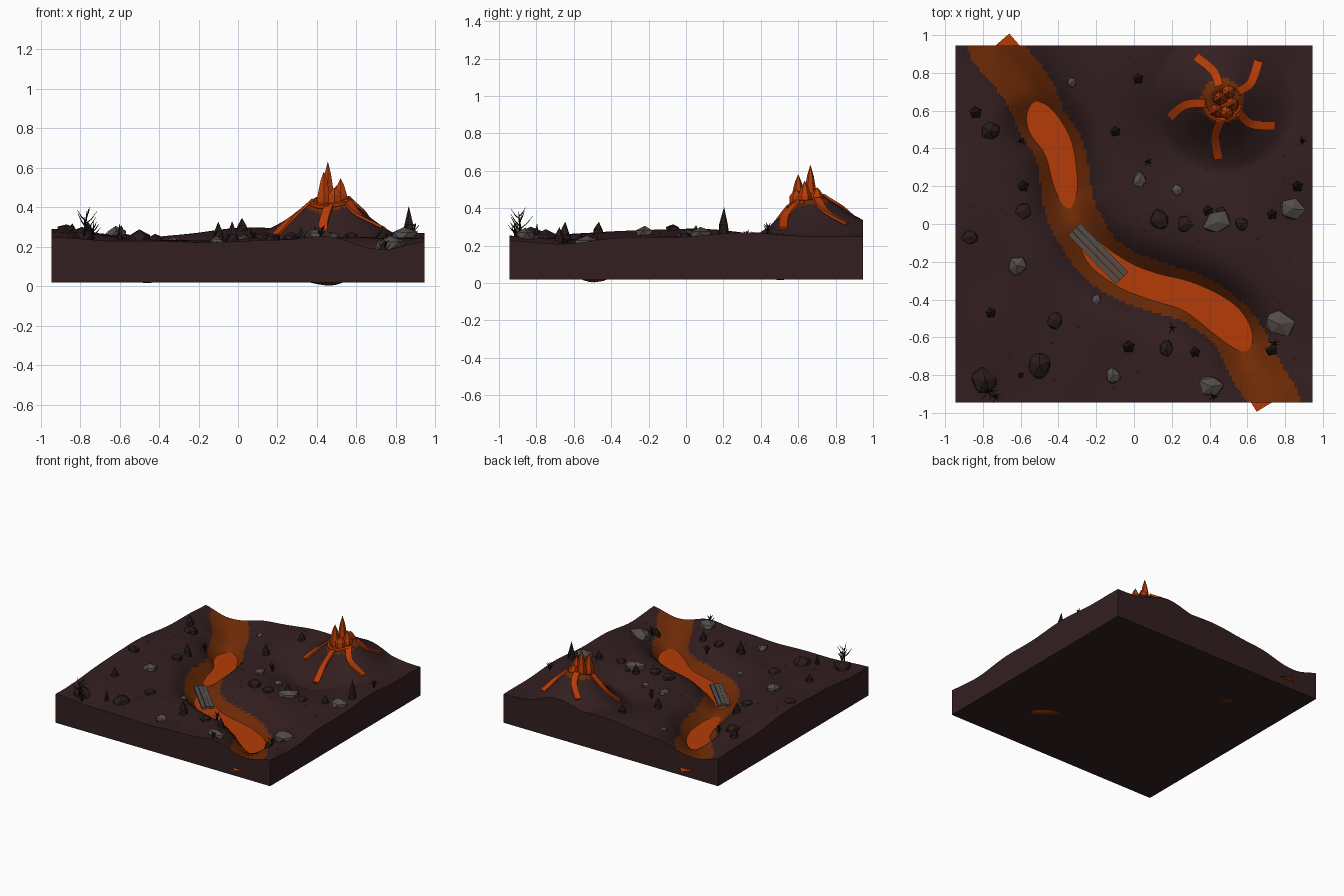
import bpy, bmesh, math, random
from mathutils import Vector

if "Cube" in bpy.data.objects:
    bpy.data.objects.remove(bpy.data.objects["Cube"])

random.seed(7)


def material(name, rgb):
    m = bpy.data.materials.new(name)
    m.diffuse_color = (*rgb, 1)
    m.use_nodes = True
    m.node_tree.nodes["Principled BSDF"].inputs["Base Color"].default_value = m.diffuse_color
    return m


EARTH = material("scorched earth", (0.034, 0.0135, 0.0145))
BED = material("glowing riverbed", (0.165, 0.025, 0.002))
LAVA = material("lava orange", (0.46, 0.043, 0.002))
DARK = material("dark rock", (0.022, 0.0108, 0.0108))
GREY = material("grey rock", (0.088, 0.074, 0.066))
WOOD = material("charred wood", (0.008, 0.005, 0.005))
PLANK = material("weathered plank", (0.088, 0.076, 0.066))
EMBER = material("ember red", (0.30, 0.012, 0.004))


def finish(name, bm, *mats, smooth=False, closed=True):
    if closed:
        bmesh.ops.recalc_face_normals(bm, faces=bm.faces)
    me = bpy.data.meshes.new(name)
    bm.to_mesh(me)
    bm.free()
    for m in mats:
        me.materials.append(m)
    ob = bpy.data.objects.new(name, me)
    bpy.context.collection.objects.link(ob)
    if smooth:
        bpy.ops.object.select_all(action='DESELECT')
        bpy.context.view_layer.objects.active = ob
        ob.select_set(True)
        bpy.ops.object.shade_smooth_by_angle(angle=math.radians(40))
    return ob


def smooth_path(pts, n=7):
    """Catmull-Rom curve through points of any dimension."""
    p = [pts[0]] + list(pts) + [pts[-1]]
    out = []
    for i in range(1, len(p) - 2):
        for k in range(n):
            t = k / n
            out.append(tuple(0.5 * (2 * b + (c - a) * t + (2 * a - 5 * b + 4 * c - d) * t * t
                                    + (3 * b - a - 3 * c + d) * t ** 3)
                             for a, b, c, d in zip(*p[i - 1:i + 3])))
    return out + [tuple(pts[-1])]


def sweep(bm, pts, radii, sides, flat=1.0):
    """Closed tube along points; flat squashes its height."""
    pts = [Vector(p) for p in pts]
    rings = []
    for i, p in enumerate(pts):
        t = (pts[min(i + 1, len(pts) - 1)] - pts[max(i - 1, 0)]).normalized()
        side = t.cross(Vector((0, 0, 1)))
        side = side.normalized() if side.length > 0.01 else Vector((1, 0, 0))
        up = side.cross(t)
        ang = [math.tau * (k + 0.5) / sides for k in range(sides)]
        rings.append([bm.verts.new(p + radii[i] * (side * math.cos(a) + up * flat * math.sin(a)))
                      for a in ang])
    for a, b in zip(rings, rings[1:]):
        for k in range(sides):
            bm.faces.new((a[k], a[k - 1], b[k - 1], b[k]))
    bm.faces.new(rings[0])
    bm.faces.new(rings[-1][::-1])


# River course: x, y, bed height
river = smooth_path([(-.745, .935, .19), (-.63, .8, .15), (-.545, .68, .105), (-.485, .54, .018),
                     (-.40, .4, .03), (-.36, .2, .05), (-.345, .10, .078), (-.30, .0, .092),
                     (-.20, -.16, .05), (-.05, -.27, .04), (.1, -.33, .04), (.3, -.39, .03),
                     (.47, -.50, .002), (.565, -.61, .045), (.62, -.73, .115), (.745, -.935, .19)])
CX, CY, H, LEVEL = 0.47, 0.65, 0.945, 0.082


def river_at(x, y):
    """Distance to the river and blended bed height there."""
    d2 = [(x - p[0]) ** 2 + (y - p[1]) ** 2 for p in river]
    m = min(d2)
    if m > 0.25:
        return math.sqrt(m), 0.1
    w = [math.exp(-min((d - m) / 0.0012, 600)) for d in d2]
    return math.sqrt(m), sum(a * p[2] for a, p in zip(w, river)) / sum(w)


def bump(x, y, cx, cy, sx, sy):
    return math.exp(-((x - cx) / sx) ** 2 - ((y - cy) / sy) ** 2)


# Hills and hollows: centre, spread, height
HILLS = [(-H, -.1, .33, .55, .045), (.1, H, .4, .4, .05), (.45, -H, .15, .25, .025),
         (H, .3, .3, .3, .025), (-.2, -H, .45, .35, -.022), (.85, -.65, .22, .25, -.035),
         (.5, 1.0, .25, .18, .04), (.32, .42, .25, .25, -.09)]


def ground(x, y):
    z = 0.243 + sum(h * bump(x, y, *c) for *c, h in HILLS)
    z += 0.007 * math.sin(9 * x + 2 * y) * math.sin(8 * y - 3 * x + 1)
    # volcano cone with a sunken crater
    d = math.hypot(x - CX, y - CY)
    z += min(0.29 * max(0, 1 - d / .37) ** 1.25, 0.222)
    z -= 0.06 * max(0, 1 - d / .09)
    # carved river channel
    r, bed = river_at(x, y)
    return z + min(0, bed - z) * math.exp(-(r / .15) ** 2)


# Terrain slab
bm = bmesh.new()
bmesh.ops.create_grid(bm, x_segments=120, y_segments=120, size=H)
for v in bm.verts:
    v.co.z = ground(v.co.x, v.co.y)
for f in bm.faces:
    c = f.calc_center_median()
    if river_at(c.x, c.y)[0] < 0.132 or math.hypot(c.x - CX, c.y - CY) < 0.12:
        f.material_index = 1
rim = [e for e in bm.edges if e.is_boundary]
skirt = bmesh.ops.extrude_edge_only(bm, edges=rim)["geom"]
for g in skirt:
    if isinstance(g, bmesh.types.BMVert):
        g.co.z = 0.02
    elif isinstance(g, bmesh.types.BMFace):
        g.material_index = 0
base = bmesh.ops.contextual_create(bm, geom=[e for e in bm.edges if e.is_boundary])
for f in base["faces"]:
    f.material_index = 0
finish("terrain_slab", bm, EARTH, BED, smooth=True)

# Level lava sheet, visible wherever the channel is deeper
bm = bmesh.new()
prev = None
for i, p in enumerate(river):
    a, b = river[max(i - 1, 0)], river[min(i + 1, len(river) - 1)]
    n = Vector((a[1] - b[1], b[0] - a[0], 0)).normalized() * .112
    c = Vector((p[0], p[1], LEVEL))
    pair = [bm.verts.new(c + n), bm.verts.new(c - n)]
    if prev:
        bm.faces.new((prev[0], prev[1], pair[1], pair[0]))
    prev = pair
finish("lava_river", bm, LAVA, closed=False)

# Lava streams running down the cone
ends = [[(.45, .73), (.42, .81), (.33, .885)], [(.55, .70), (.62, .75), (.66, .86)],
        [(.55, .60), (.62, .53), (.745, .52)], [(.46, .55), (.43, .46), (.445, .345)],
        [(.38, .64), (.27, .63), (.19, .565)]]
bm = bmesh.new()
for e in ends:
    path = [(x, y, ground(x, y) + .008) for x, y in smooth_path(e)]
    sweep(bm, path, [.032] * len(path), 4, flat=.3)
finish("lava_streams", bm, LAVA)

# Molten arc on the front half of the crater rim
bm = bmesh.new()
arc = [math.radians(190 + 160 * k / 20) for k in range(21)]
sweep(bm, [(CX + .10 * math.cos(a), CY + .10 * math.sin(a),
            ground(CX + .10 * math.cos(a), CY + .10 * math.sin(a)) + .002) for a in arc],
      [.013] * 21, 6)
finish("molten_arc", bm, LAVA)

# Erupting spikes in the crater
bm = bmesh.new()
for x, y, top in [(.455, .665, .63), (.435, .60, .58), (.52, .635, .545),
                  (.50, .70, .51), (.49, .59, .50)]:
    z = [.37, .43, .465, top - .35 * (top - .465), top]
    sweep(bm, [(x, y, k) for k in z], [.024, .038, .036, .018, .001], 6)
finish("lava_spikes", bm, LAVA)

# Plank bridge
d = Vector((.70, -.714, 0))
n = Vector((.714, .70, 0))
bm = bmesh.new()
for k in (-1, 0, 1):
    c = Vector((-.19, -.157, .122 + .004 * (k == 0))) + n * k * .031
    sweep(bm, [c - d * .182, c + d * .182], [.0205] * 2, 4, flat=.6)
finish("plank_bridge", bm, PLANK)


# Boulders: x, y, radius
def boulders(name, spots, mat):
    bm = bmesh.new()
    for x, y, r in spots:
        made = bmesh.ops.create_icosphere(bm, subdivisions=1, radius=1)["verts"]
        turn = random.uniform(0, 6)
        for v in made:
            q = v.co * r * random.uniform(.85, 1.25)
            v.co = (x + q.x * math.cos(turn) - .85 * q.y * math.sin(turn),
                    y + q.x * math.sin(turn) + .85 * q.y * math.cos(turn),
                    ground(x, y) + .05 * r + .6 * q.z)
    finish(name, bm, mat)


boulders("grey_boulders", [(-.33, .75, .032), (.03, .23, .045), (.23, .18, .036), (.44, .01, .072),
                           (.84, .08, .07), (.77, -.53, .08), (.41, -.86, .072), (-.11, -.8, .048),
                           (-.62, -.22, .058), (-.2, -.4, .035)], GREY)
boulders("dark_boulders", [(-.76, .49, .06), (-.59, .07, .05), (-.87, -.07, .045), (-.42, -.51, .05),
                           (-.5, -.75, .075), (-.79, -.83, .075), (.14, .02, .058), (.27, 0, .048),
                           (.17, -.66, .047), (.57, 0, .042), (.46, .06, .035)], DARK)

# Pointed stone spires: x, y, radius, height
bm = bmesh.new()
for x, y, r, h in [(-.84, .59, .04, .07), (-.59, .2, .036, .08), (-.76, -.47, .034, .06),
                   (.02, .77, .035, .06), (-.1, .49, .034, .08), (-.03, -.65, .04, .1),
                   (.32, -.68, .033, .07), (.865, .2, .034, .14), (-.6, -.8, .018, .08),
                   (.39, .07, .034, .07), (.73, .05, .034, .06), (.73, -.67, .035, .05)]:
    z = ground(x, y)
    sweep(bm, [(x, y, z - .02), (x + .003, y, z + .35 * h), (x, y + .004, z + h)],
          [r, r * .72, .001], 5)
finish("stone_spires", bm, DARK)

# Dead trees: x, y, height
bm = bmesh.new()
for x, y, h in [(-.78, -.88, .15), (-.74, -.91, .09), (-.6, .44, .06), (.07, .33, .07),
                (.2, -.55, .07), (.74, -.63, .07), (.89, .44, .06), (.42, -.91, .06)]:
    root = Vector((x, y, ground(x, y) - .01))
    tip = root + Vector((.1 * h, -.1 * h, h))
    sweep(bm, [root, root.lerp(tip, .5), tip], [.009, .006, .001], 5)
    for k in range(7):
        a = k * 2.4 + x * 9
        s = root.lerp(tip, .3 + .09 * k)
        out = Vector((math.cos(a), math.sin(a), .8)) * h * (.5 - .04 * k)
        sweep(bm, [s, s + out * .5, s + out + Vector((0, 0, .1 * h))], [.004, .003, .0008], 4)
finish("dead_trees", bm, WOOD)

# Scattered embers
bm = bmesh.new()
while len(bm.verts) < 30 * 12:
    x, y = random.uniform(-.9, .9), random.uniform(-.9, .9)
    if river_at(x, y)[0] > .2 and math.hypot(x - CX, y - CY) > .35:
        for v in bmesh.ops.create_icosphere(bm, subdivisions=1, radius=.004)["verts"]:
            v.co += Vector((x, y, ground(x, y) + .003))
finish("embers", bm, EMBER)
